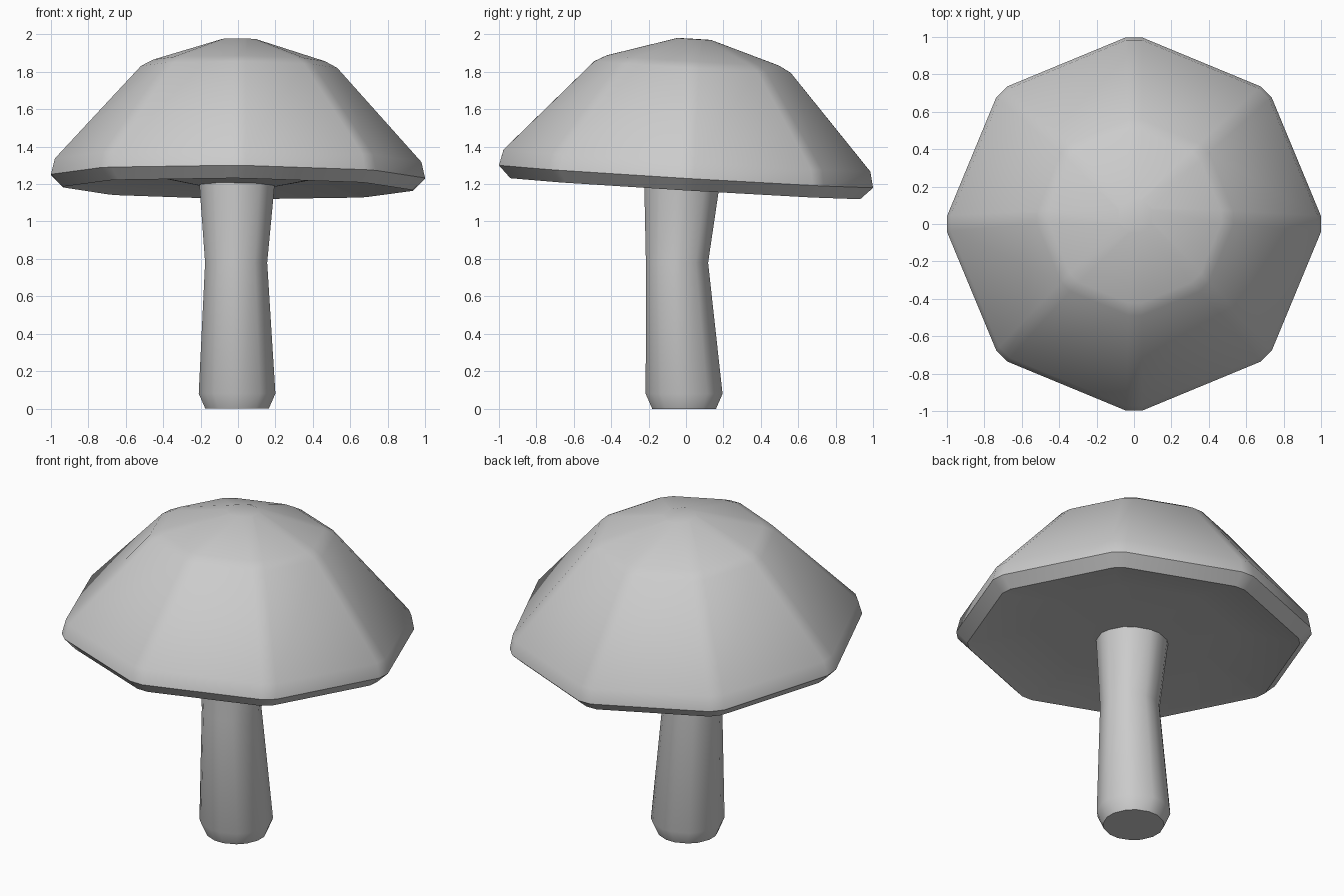
import bpy, bmesh
from math import pi, sin, cos
from mathutils import Vector

if "Cube" in bpy.data.objects:
    bpy.data.objects.remove(bpy.data.objects["Cube"])


def chamfered_octagon(bm, cx, cy, r, z, w):
    # octagon ring whose corners are cut to a flat of half-width w
    ring = []
    for k in range(8):
        a = k * pi / 4
        for s in (-1, 1):
            ring.append(bm.verts.new((cx + r * cos(a) - s * w * sin(a),
                                      cy + r * sin(a) + s * w * cos(a), z)))
    return ring


def loft(name, sections, origin=(0, 0, 0), end_point=None):
    # skin octagonal sections from bottom to top
    bm = bmesh.new()
    rings = [chamfered_octagon(bm, *s) for s in sections]
    for lo, hi in zip(rings, rings[1:]):
        for i in range(16):
            j = (i + 1) % 16
            bm.faces.new((lo[i], lo[j], hi[j], hi[i]))
    if end_point is None:
        bm.faces.new(rings[0][::-1])
    else:
        tip = bm.verts.new(end_point)
        for i in range(16):
            bm.faces.new((tip, rings[0][(i + 1) % 16], rings[0][i]))
    bm.faces.new(rings[-1])
    bmesh.ops.recalc_face_normals(bm, faces=bm.faces)
    mesh = bpy.data.meshes.new(name)
    bm.to_mesh(mesh)
    bm.free()
    ob = bpy.data.objects.new(name, mesh)
    ob.location = Vector(origin)
    bpy.context.collection.objects.link(ob)
    bpy.ops.object.select_all(action='DESELECT')
    ob.select_set(True)
    bpy.context.view_layer.objects.active = ob
    bpy.ops.object.shade_smooth_by_angle(angle=pi / 6)
    return ob


# stem: chamfered foot, bent waist, top buried in the cap
loft("stem", [
    (-0.005, -0.01, 0.17, 0.0, 0.03),
    (-0.005, -0.01, 0.205, 0.08, 0.03),
    (-0.01, -0.048, 0.166, 0.78, 0.025),
    (-0.005, -0.02, 0.203, 1.22, 0.03),
])

# cap: recessed underside, thin rim, sloping sides, shallow crown
cap_profile = [
    (0.54, 0.015, 0.03),
    (0.935, -0.065, 0.035),
    (1.0, 0.0, 0.042),
    (0.98, 0.085, 0.042),
    (0.525, 0.585, 0.035),
    (0.46, 0.62, 0.035),
    (0.09, 0.735, 0.03),
]
cap = loft("cap", [(0, 0, r, z, w) for r, z, w in cap_profile],
           origin=(0, 0, 1.24), end_point=(0, 0, -0.09))
cap.rotation_euler = (-0.06, 0.01, 0)
